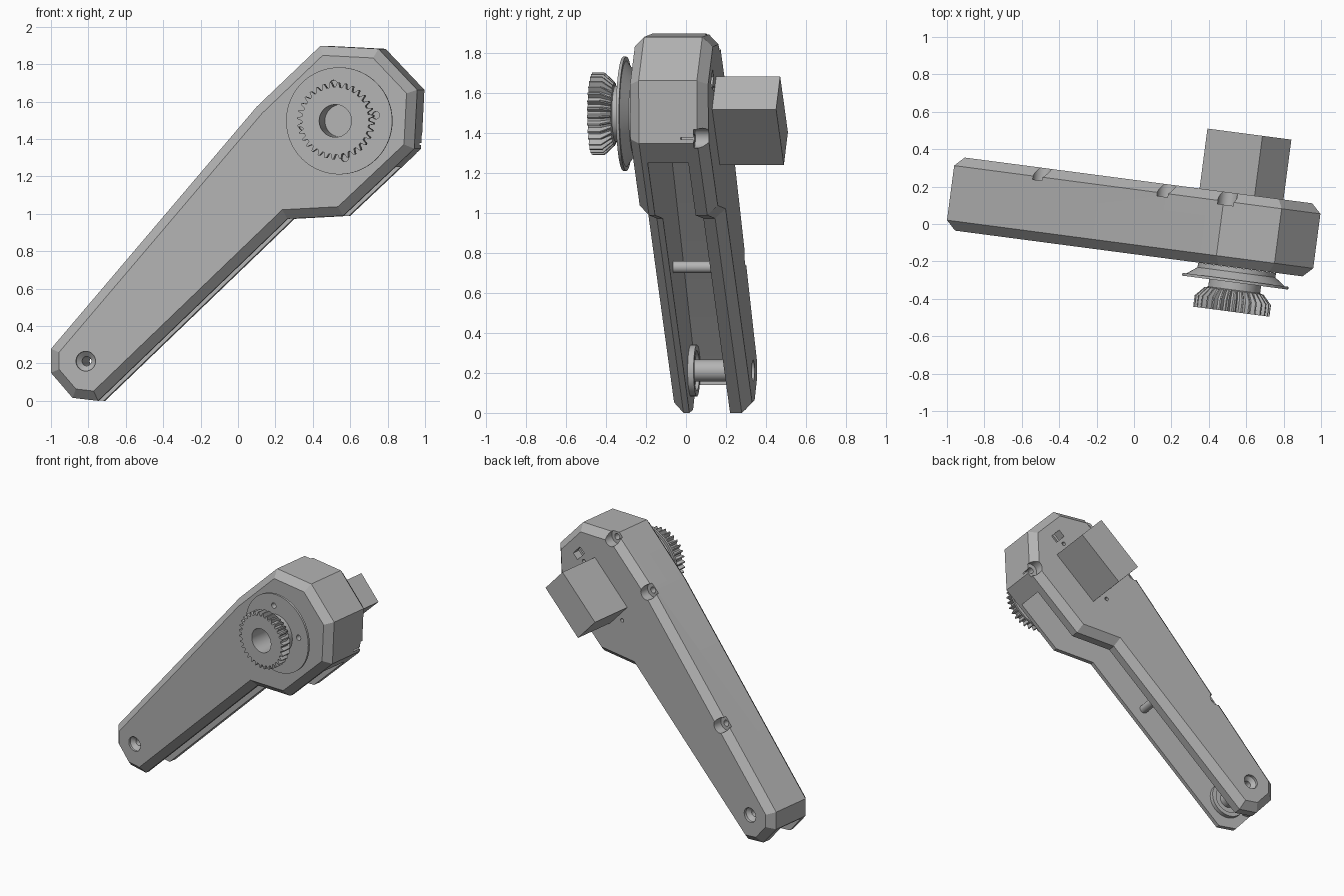
import bpy, bmesh, math
from mathutils import Vector

if "Cube" in bpy.data.objects:
    bpy.data.objects.remove(bpy.data.objects["Cube"], do_unlink=True)

YAW = math.radians(-7.5)
FRONT, BACK, BEVEL = -0.16, 0.234, 0.05
HUB = (0.577, 1.497)
PIVOT = (-0.80, 0.212)

grey = bpy.data.materials.new("plain grey")
grey.use_nodes = True
grey.diffuse_color = (0.45, 0.45, 0.45, 1)
grey.node_tree.nodes["Principled BSDF"].inputs["Base Color"].default_value = (0.45, 0.45, 0.45, 1)


def loft(name, rings):
    """Skin a stack of (depth, outline) rings and cap both ends."""
    bm = bmesh.new()
    rows = [[bm.verts.new((x, d, z)) for x, z in pts] for d, pts in rings]
    n = len(rows[0])
    for a, b in zip(rows, rows[1:]):
        for i in range(n):
            j = (i + 1) % n
            bm.faces.new((a[i], a[j], b[j], b[i]))
    bm.faces.new(rows[0])
    bm.faces.new(rows[-1])
    bmesh.ops.recalc_face_normals(bm, faces=bm.faces)
    mesh = bpy.data.meshes.new(name)
    bm.to_mesh(mesh)
    bm.free()
    mesh.materials.append(grey)
    obj = bpy.data.objects.new(name, mesh)
    bpy.context.collection.objects.link(obj)
    return obj


def circle(c, r, n=32):
    return [(c[0] + r * math.cos(math.tau * i / n), c[1] + r * math.sin(math.tau * i / n)) for i in range(n)]


def turned(name, c, profile, n=32):
    """Round part about the depth axis from (radius, depth) pairs."""
    return loft(name, [(d, circle(c, r, n)) for r, d in profile])


def prism(name, pts, d0, d1):
    return loft(name, [(d0, pts), (d1, pts)])


def inset(pts, w):
    out = []
    for i, p in enumerate(pts):
        p, a, b = Vector(p), Vector(pts[i - 1]), Vector(pts[(i + 1) % len(pts)])
        e, f = (p - a).normalized(), (b - p).normalized()
        m, k = Vector((-e.y, e.x)), Vector((-f.y, f.x))
        out.append(tuple(p + (m + k) * w / (1 + m.dot(k))))
    return out


def box_outline(c, long, short, angle):
    u = Vector((math.cos(angle), math.sin(angle))) * long / 2
    v = Vector((-math.sin(angle), math.cos(angle))) * short / 2
    return [tuple(Vector(c) + s * u + t * v) for s, t in ((-1, -1), (1, -1), (1, 1), (-1, 1))]


def cut(obj, cutter):
    mod = obj.modifiers.new("cut", 'BOOLEAN')
    mod.operation, mod.solver, mod.object = 'DIFFERENCE', 'EXACT', cutter
    bpy.context.view_layer.objects.active = obj
    bpy.ops.object.modifier_apply(modifier=mod.name)
    bpy.data.objects.remove(cutter, do_unlink=True)


# Bevelled arm housing
outline = [(-0.994, 0.278), (-0.994, 0.15), (-0.878, 0.016), (-0.74, 0.0), (0.281, 0.973), (0.581, 0.989),
           (0.965, 1.348), (0.981, 1.663), (0.772, 1.882), (0.459, 1.898), (0.115, 1.572)]
small = inset(outline, BEVEL)
housing = loft("arm_housing", [(FRONT, small), (FRONT + BEVEL, outline), (BACK - BEVEL, outline), (BACK, small)])

# Cavity open along the underside
cavity = [(-0.934, 0.14), (-1.1, 0.14), (-1.1, -0.2), (0, -0.2), (1.1, 1.0), (0.86, 1.25), (0.82, 1.30),
          (0.90, 1.375), (0.92, 1.64), (0.75, 1.82), (0.485, 1.835), (0.155, 1.53), (-0.934, 0.255)]
cut(housing, prism("cavity", cavity, -0.08, 0.125))

# Counterbored screw holes on the rear bevel
for c in ((-0.52, 0.785), (0.15, 1.565), (0.478, 1.86), (0.945, 1.375)):
    cut(housing, turned("bore", c, [(0.05, 0.165), (0.05, 0.3)]))
    cut(housing, turned("bore", c, [(0.022, 0.1), (0.022, 0.2)]))

# Pivot hole countersunk on both sides
cut(housing, turned("bore", PIVOT, [(0.053, -0.3), (0.053, -0.145), (0.025, -0.12), (0.025, 0.19),
                                    (0.053, 0.215), (0.053, 0.3)]))

# Motor block with its mounting holes and cable socket
TILT = math.radians(43.3)
MOTOR = Vector((0.549, 1.4625))
axis = Vector((math.cos(TILT), math.sin(TILT)))
prism("motor_block", box_outline(MOTOR, 0.408, 0.227, TILT), 0.13, 0.557)
for s in (-0.245, 0.235):
    cut(housing, turned("bore", MOTOR + s * axis, [(0.014, 0.16), (0.014, 0.3)], 16))
cut(housing, prism("socket", box_outline(MOTOR + 0.3 * axis, 0.055, 0.09, TILT), 0.17, 0.3))
prism("socket_bar", box_outline(MOTOR + 0.3 * axis, 0.055, 0.02, TILT), 0.165, 0.21)

# Inner pivot spacer, bearing ring and cross pin
spacer = turned("pivot_spacer", PIVOT, [(0.055, -0.085), (0.055, 0.13)])
ring = turned("bearing_ring", PIVOT, [(0.13, -0.085), (0.13, -0.05), (0.1, -0.05), (0.1, -0.068)])
for part in (spacer, ring):
    cut(part, turned("bore", PIVOT, [(0.025, -0.3), (0.025, 0.3)]))
turned("cross_pin", (-0.13, 0.73), [(0.03, -0.09), (0.03, 0.135)])

# Front flange with screw holes
TEETH = 32
N = TEETH * 4
flange = turned("hub_flange", HUB, [(0.21, FRONT - 0.001), (0.21, -0.185), (0.265, -0.225), (0.286, -0.225),
                                    (0.286, -0.24), (0.14, -0.24), (0.087, -0.24), (0.087, -0.162)], N)
for k in range(4):
    a = k * math.pi / 2 + 0.15
    c = (HUB[0] + 0.2 * math.cos(a), HUB[1] + 0.2 * math.sin(a))
    cut(flange, turned("bore", c, [(0.02, -0.3), (0.02, -0.205)], 16))


# Toothed gear on a short neck
def toothed(tip, root):
    pts = []
    for i in range(N):
        r = (root, root, tip, tip)[i % 4]
        a = math.tau * (i + (0, 0.3, 0.2, 0)[i % 4]) / N
        pts.append((HUB[0] + r * math.cos(a), HUB[1] + r * math.sin(a)))
    return pts


def plain(r):
    return circle(HUB, r, N)


gear = loft("drive_gear", [(-0.235, plain(0.087)), (-0.235, plain(0.14)), (-0.28, plain(0.14)),
                           (-0.285, toothed(0.16, 0.15)), (-0.335, toothed(0.206, 0.18)),
                           (-0.397, toothed(0.206, 0.18)), (-0.397, plain(0.087)), (-0.236, plain(0.087))])
# Open the bore end so the shaft hole runs through the neck
bm = bmesh.new()
bm.from_mesh(gear.data)
caps = [f for f in bm.faces if len(f.verts) > 4]
bmesh.ops.delete(bm, geom=caps, context='FACES')
bm.to_mesh(gear.data)
bm.free()

# Shade and turn everything into place
parts = [o for o in bpy.context.scene.objects if o.type == 'MESH' and grey.name in o.data.materials]
bpy.ops.object.select_all(action='DESELECT')
for o in parts:
    o.rotation_euler.z = YAW
    o.select_set(True)
bpy.context.view_layer.objects.active = housing
bpy.ops.object.shade_smooth_by_angle(angle=math.radians(25))
